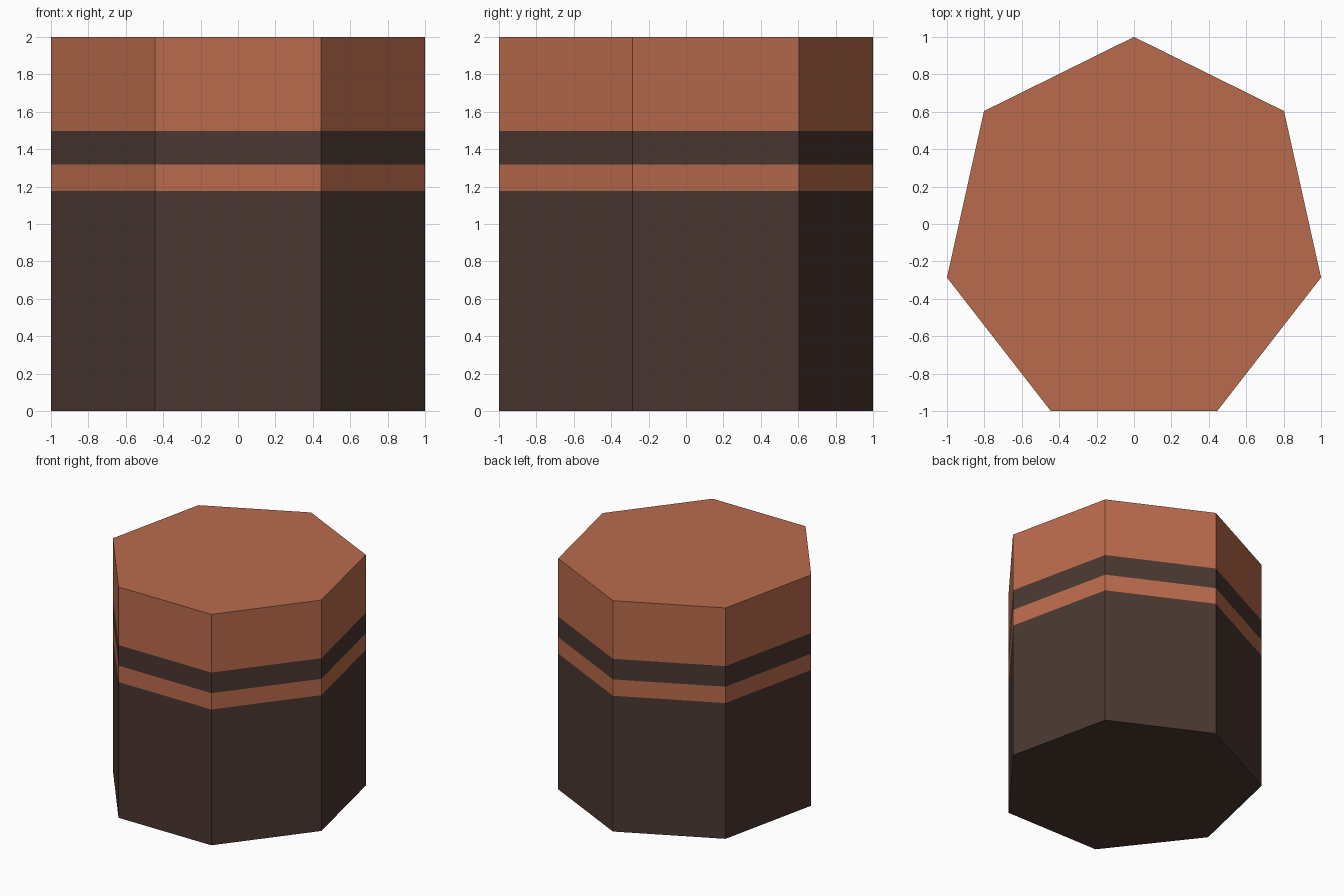
import bpy, bmesh, math

if "Cube" in bpy.data.objects:
    bpy.data.objects.remove(bpy.data.objects["Cube"])

SIDES = 7
LEVELS = [0.0, 1.176, 1.318, 1.496, 2.0]  # heights of the colour bands


def material(name, rgb):
    m = bpy.data.materials.new(name)
    m.diffuse_color = (*rgb, 1.0)
    m.use_nodes = True
    m.node_tree.nodes["Principled BSDF"].inputs["Base Color"].default_value = m.diffuse_color
    return m


# Regular heptagon, point towards the back, stretched to fill a 2 x 2 square
angles = [math.pi / 2 + i * math.tau / SIDES for i in range(SIDES)]
raw = [(math.cos(a), math.sin(a)) for a in angles]


def fit(values):
    lo, hi = min(values), max(values)
    return [(v - lo) / (hi - lo) * 2 - 1 for v in values]


outline = list(zip(fit([p[0] for p in raw]), fit([p[1] for p in raw])))

# Banded column: one ring of vertices per level
bm = bmesh.new()
rings = [[bm.verts.new((x, y, z)) for x, y in outline] for z in LEVELS]
for band, (low, high) in enumerate(zip(rings, rings[1:])):
    for i in range(SIDES):
        j = (i + 1) % SIDES
        face = bm.faces.new((low[i], low[j], high[j], high[i]))
        face.material_index = band % 2  # dark, clay, dark, clay

# End caps
bm.faces.new(rings[0][::-1]).material_index = 0
bm.faces.new(rings[-1]).material_index = 1

mesh = bpy.data.meshes.new("banded_column")
bm.to_mesh(mesh)
bm.free()
mesh.materials.append(material("dark brown", (0.070, 0.039, 0.031)))
mesh.materials.append(material("clay orange", (0.491, 0.147, 0.072)))
column = bpy.data.objects.new("banded_column", mesh)
bpy.context.collection.objects.link(column)
